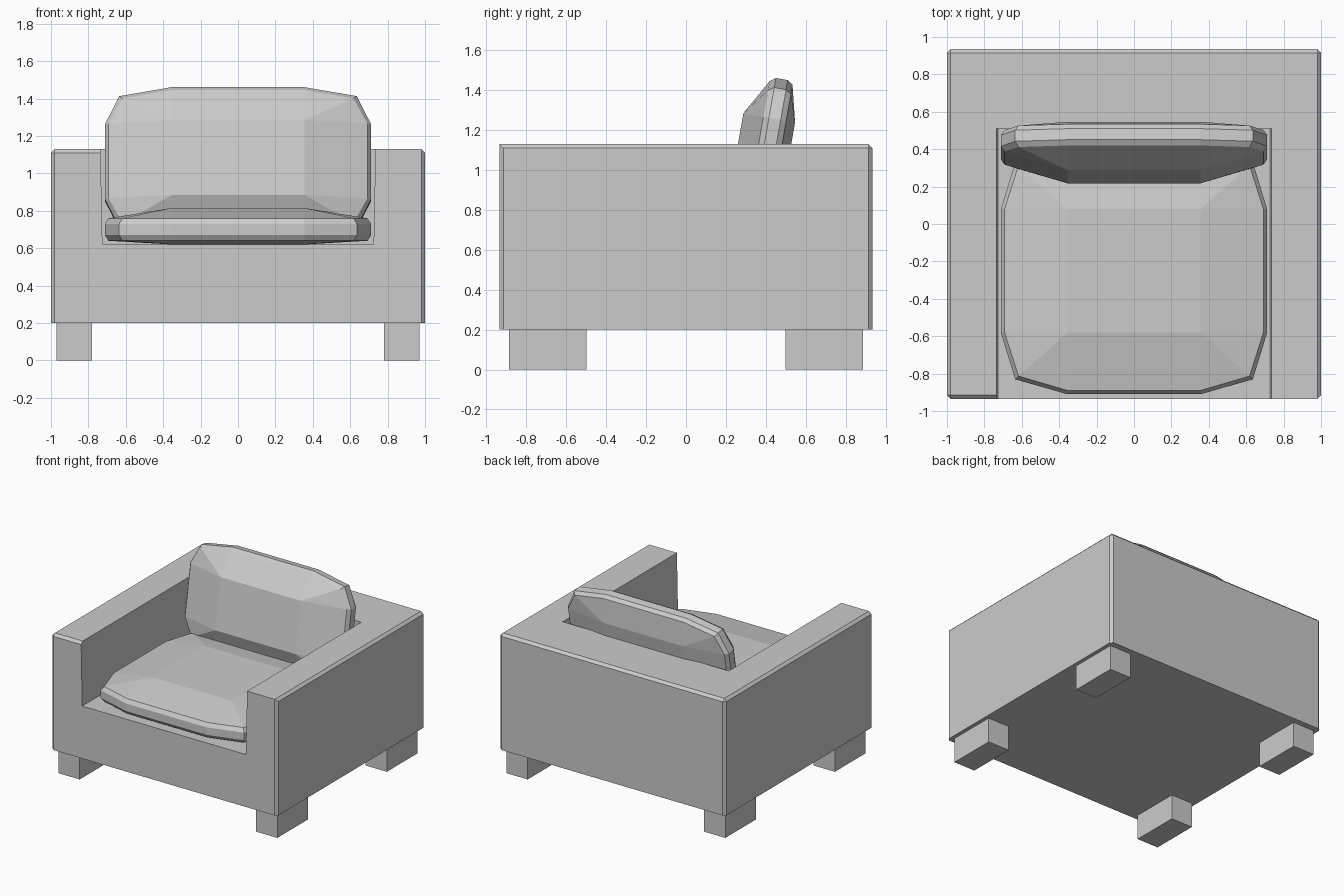
import bpy, bmesh
from math import radians

if "Cube" in bpy.data.objects:
    bpy.data.objects.remove(bpy.data.objects["Cube"])


def finish(bm, name, loc=(0, 0, 0), rot_x=0):
    bmesh.ops.recalc_face_normals(bm, faces=bm.faces)
    me = bpy.data.meshes.new(name)
    bm.to_mesh(me)
    bm.free()
    ob = bpy.data.objects.new(name, me)
    ob.location = loc
    ob.rotation_euler.x = rot_x
    bpy.context.collection.objects.link(ob)
    return ob


# Frame: block with a notch cut from the front and top for the cushions
def make_frame():
    X, Y, Z0, Z1, ZS, YB = 1.0, 0.935, 0.2, 1.13, 0.62, 0.51
    bm = bmesh.new()

    def ring(x, y0, y1, z):  # front-left, front-right, back-right, back-left
        return [bm.verts.new(p) for p in ((-x, y0, z), (x, y0, z), (x, y1, z), (-x, y1, z))]

    b = ring(X, -Y, Y, Z0)
    t = ring(X, -Y, Y, Z1)
    s = ring(0.725, -Y, YB, ZS)
    n = ring(0.735, -Y, YB, Z1)
    for f in (b, s,
              (b[1], b[2], t[2], t[1]), (b[2], b[3], t[3], t[2]), (b[3], b[0], t[0], t[3]),
              (b[0], b[1], t[1], n[1], s[1], s[0], n[0], t[0]),
              (t[0], n[0], n[3], n[2], n[1], t[1], t[2], t[3]),
              (s[1], s[2], n[2], n[1]), (s[2], s[3], n[3], n[2]), (s[3], s[0], n[0], n[3])):
        bm.faces.new(f)
    pairs = [(t[i], b[i]) for i in range(4)]
    pairs += [(t[1], t[2]), (t[2], t[3]), (t[3], t[0]), (t[0], n[0])]
    edges = [bm.edges.get(p) for p in pairs]
    bmesh.ops.bevel(bm, geom=edges, offset=0.02, segments=1, affect='EDGES')
    finish(bm, "armchair_frame")


# Cushion: twelve-sided outline stacked in rings, with flat panels top and bottom
def make_cushion(name, half_y, levels, loc, rot_x=0):
    X, IX = 0.712, 0.355
    iy, cx, cy = half_y * 0.5, 0.635, half_y * 0.88
    bm = bmesh.new()

    def outline(inset, z):
        kx, ky = 1 - inset / X, 1 - inset / half_y
        q = [(X, iy), (cx, cy), (IX, half_y)]
        pts = []
        for sx, sy in ((1, 1), (-1, 1), (-1, -1), (1, -1)):
            quad = q if sx * sy > 0 else q[::-1]
            for x, y in quad:
                px = sx * x * kx if x != IX else sx * x
                py = sy * y * ky if y != iy else sy * y
                pts.append(bm.verts.new((px, py, z)))
        return pts

    top, r1, r2, r3, r4, bottom = levels
    rings = [outline(0.02, r1), outline(0, r2), outline(0, r3), outline(0.02, r4)]
    for a, c in zip(rings, rings[1:]):
        for i in range(12):
            j = (i + 1) % 12
            bm.faces.new((a[i], a[j], c[j], c[i]))
    for r, z in ((rings[0], top), (rings[-1], bottom)):
        p = [bm.verts.new((sx * IX, sy * iy, z)) for sx, sy in ((1, 1), (-1, 1), (-1, -1), (1, -1))]
        bm.faces.new(p)
        for k in range(4):
            i = 3 * k
            bm.faces.new((p[k], r[i], r[i + 1]))
            bm.faces.new((p[k], r[i + 1], r[i + 2]))
            bm.faces.new((p[k], r[i + 2], r[(i + 3) % 12], p[(k + 1) % 4]))
    finish(bm, name, loc, rot_x)


make_frame()
make_cushion("seat_cushion", 0.66, (0.115, 0.06, 0.03, -0.03, -0.06, -0.08), (0, -0.25, 0.70))
make_cushion("back_cushion", 0.405, (0.16, 0.058, 0.03, -0.03, -0.058, -0.103),
             (0, 0.41, 1.057), radians(80))

# Legs: four square blocks
for sx, side in ((-1, "left"), (1, "right")):
    for sy, end in ((-1, "front"), (1, "back")):
        bm = bmesh.new()
        bmesh.ops.create_cube(bm, size=1)
        bmesh.ops.scale(bm, vec=(0.19, 0.39, 0.2), verts=bm.verts)
        finish(bm, f"{end}_{side}_leg", (sx * 0.875, sy * 0.693, 0.1))
